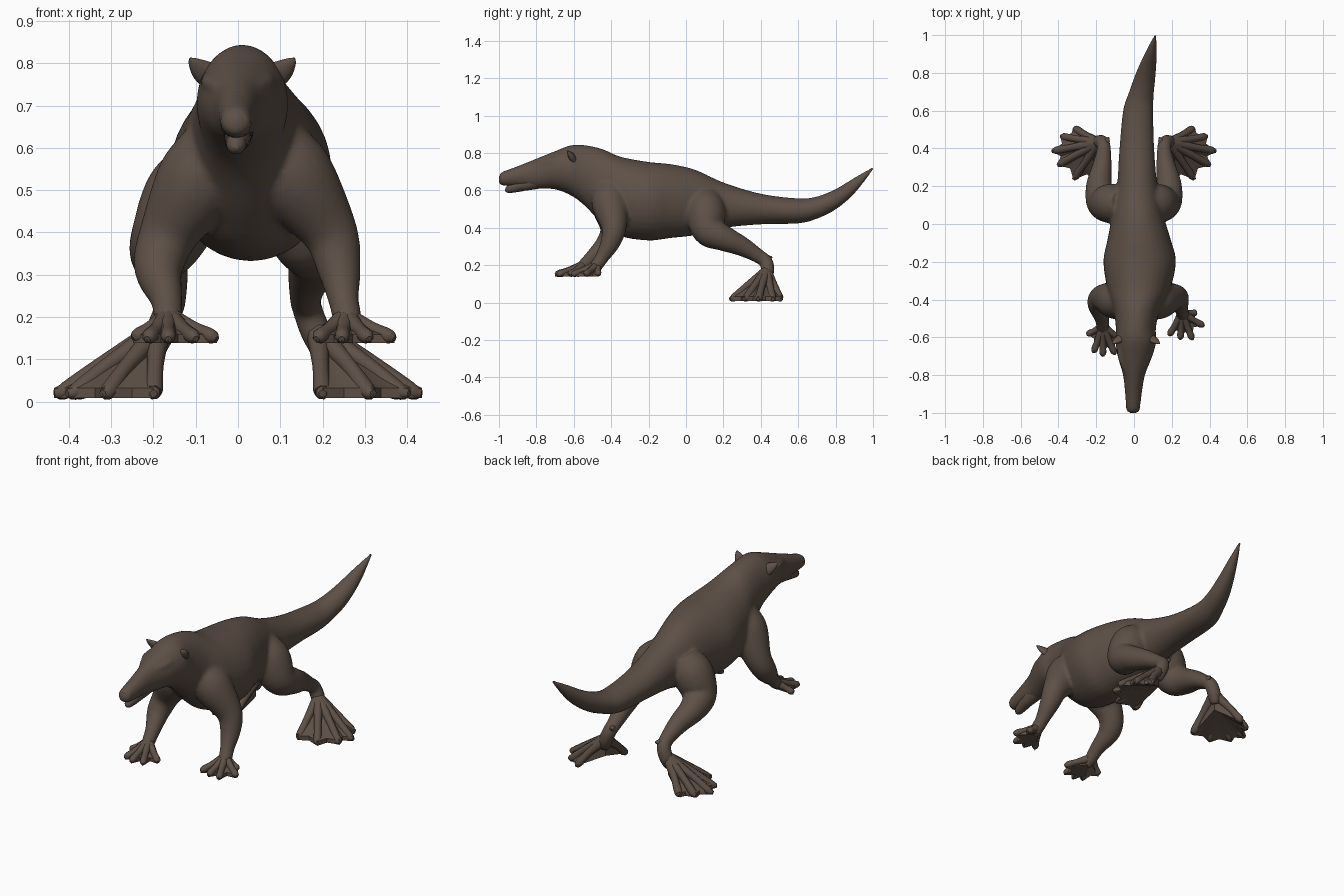
import bpy, bmesh, math
from mathutils import Vector

cube = bpy.data.objects.get("Cube")
if cube:
    bpy.data.objects.remove(cube, do_unlink=True)

hide = bpy.data.materials.new("dark_brown_hide")
hide.use_nodes = True
COLOUR = (0.11, 0.08, 0.062, 1)
hide.diffuse_color = COLOUR
hide.node_tree.nodes["Principled BSDF"].inputs["Base Color"].default_value = COLOUR


def finish(name, bm, angle=60):
    """Turn a bmesh into a smooth-shaded object in the hide colour."""
    bmesh.ops.recalc_face_normals(bm, faces=bm.faces)
    mesh = bpy.data.meshes.new(name)
    bm.to_mesh(mesh)
    bm.free()
    mesh.materials.append(hide)
    obj = bpy.data.objects.new(name, mesh)
    bpy.context.collection.objects.link(obj)
    bpy.ops.object.select_all(action="DESELECT")
    obj.select_set(True)
    bpy.context.view_layer.objects.active = obj
    bpy.ops.object.shade_smooth_by_angle(angle=math.radians(angle))
    return obj


def spline(rows, steps):
    """Catmull-Rom interpolation through rows of numbers."""
    rows = [Vector(r) for r in rows]
    ends = [rows[0] * 2 - rows[1]] + rows + [rows[-1] * 2 - rows[-2]]
    out = []
    for a, b, c, d in zip(ends, ends[1:], ends[2:], ends[3:]):
        for i in range(steps):
            t = i / steps
            out.append(b + (c - a) * (t / 2) + (a * 2 - b * 5 + c * 4 - d) * (t * t / 2)
                       + (b * 3 - a - c * 3 + d) * (t ** 3 / 2))
    return out + [rows[-1]]


def skin(bm, rings):
    """Bridge rings of points and cap both ends."""
    loops = [[bm.verts.new(p) for p in ring] for ring in rings]
    n = len(loops[0])
    for a, b in zip(loops, loops[1:]):
        for i in range(n):
            j = (i + 1) % n
            bm.faces.new((a[i], a[j], b[j], b[i]))
    bm.faces.new(loops[0][::-1])
    bm.faces.new(loops[-1])


def tube(bm, rows, steps=5, sides=16, flat=1.0):
    """Round limb along rows of x, y, z, radius; flat squashes one axis."""
    pts = spline(rows, steps)
    rings = []
    for i, p in enumerate(pts):
        axis = pts[min(i + 1, len(pts) - 1)].xyz - pts[max(i - 1, 0)].xyz
        axis.normalize()
        u = axis.cross(Vector((0, 1, 0.3))).normalized()
        v = axis.cross(u)
        r = max(p[3], 0.002)
        rings.append([p.xyz + u * r * math.cos(k * math.tau / sides)
                      + v * r * flat * math.sin(k * math.tau / sides) for k in range(sides)])
    skin(bm, rings)


def part(name, rows, **options):
    bm = bmesh.new()
    tube(bm, rows, **options)
    return finish(name, bm)


def paw(name, ankle, tips, ground, thick, notch):
    """Webbed fan from the ankle to the toe tips, hollow below, with a ridge along each toe."""
    bm = bmesh.new()
    ankle = Vector(ankle)
    heel = Vector((ankle.x, ankle.y, ground))
    tips = [Vector((x, y, ground)) for x, y in tips]
    outline = []
    for a, b in zip(tips, tips[1:]):
        outline += [a, ((a + b) / 2).lerp(heel, notch)]
    outline.append(tips[-1])
    up = Vector((0, 0, thick * 0.8))
    top = [bm.verts.new(p + up) for p in outline]
    low = [bm.verts.new(p) for p in outline]
    apex, base = bm.verts.new(ankle), bm.verts.new(heel.lerp(ankle, 0.4))
    for i in range(len(outline) - 1):
        bm.faces.new((apex, top[i], top[i + 1]))
        bm.faces.new((base, low[i + 1], low[i]))
        bm.faces.new((top[i], low[i], low[i + 1], top[i + 1]))
    for i in (0, -1):
        bm.faces.new((apex, base, low[i], top[i]))
    for tip in tips:
        mid = heel.lerp(tip, 0.55) + (ankle - heel) * 0.45 + up * 0.3
        knuckle = heel.lerp(tip, 0.88) + up * 0.8
        tube(bm, [(*ankle, thick), (*mid, thick * 0.65), (*knuckle, thick * 0.7),
                  (*(tip + up * 0.45), thick * 0.3)], steps=4, sides=8)
    finish(name, bm, 45)


# Body from snout to tail tip: y, top, bottom, half width, centre x
BODY = [(-.995, .685, .64, .027, -.005), (-.98, .70, .625, .036, -.005), (-.9, .73, .62, .044, -.003),
        (-.8, .77, .61, .058, 0), (-.7, .81, .605, .092, .005), (-.62, .84, .575, .108, .01),
        (-.55, .843, .525, .106, .01), (-.45, .822, .425, .125, .015), (-.35, .78, .355, .165, .025),
        (-.2, .752, .332, .192, .03), (-.08, .74, .345, .167, .027), (.05, .71, .36, .135, .02),
        (.2, .642, .398, .107, .017), (.4, .582, .418, .092, .015), (.6, .557, .423, .08, .022),
        (.7, .567, .448, .066, .04), (.8, .607, .497, .053, .063), (.9, .668, .582, .033, .088),
        (1.003, .729, .711, .007, .114)]
SIDES = 32
rings = []
for y, top, bottom, half, cx in spline(BODY, 5):
    ring = []
    for k in range(SIDES):
        a = k * math.tau / SIDES
        ring.append((cx + half * math.cos(a), y,
                     (top + bottom) / 2 + (top - bottom) / 2 * math.sin(a)))
    rings.append(ring)
body = bmesh.new()
skin(body, rings)

# Front legs stand in different steps
tube(body, [(.07, -.41, .62, .08), (.13, -.405, .53, .1), (.215, -.385, .405, .068),
            (.238, -.405, .32, .053), (.25, -.45, .24, .037), (.26, -.485, .19, .034),
            (.265, -.51, .165, .024)], sides=20)
tube(body, [(-.04, -.41, .62, .08), (-.095, -.405, .52, .1), (-.165, -.39, .395, .07),
            (-.188, -.425, .315, .059), (-.17, -.5, .245, .039),
            (-.165, -.55, .195, .033), (-.16, -.58, .165, .024)], sides=20)

# Hind legs and low brows, mirrored
THIGH = [(.06, .11, .56, .08), (.115, .108, .49, .105), (.165, .12, .39, .09),
         (.185, .2, .345, .07), (.17, .3, .3, .053), (.16, .385, .25, .039),
         (.165, .43, .215, .036), (.185, .435, .16, .036), (.2, .425, .11, .025)]
BROW = [(.03, -.81, .735, .01), (.054, -.75, .747, .016), (.075, -.7, .76, .014),
        (.08, -.66, .765, .01)]
for s in (1, -1):
    tube(body, [(s * x, y, z, r) for x, y, z, r in THIGH], sides=20)
    tube(body, [(s * x, y, z, r) for x, y, z, r in BROW], sides=10)

# Melt limbs into the body
skin_body = finish("body_and_legs", body)
remesh = skin_body.modifiers.new("Union", "REMESH")
remesh.mode = "VOXEL"
remesh.voxel_size = 0.009
remesh.use_smooth_shade = True
soften = skin_body.modifiers.new("Soften", "SMOOTH")
soften.factor = 0.5
soften.iterations = 8

# Lower jaw and nose
part("lower_jaw", [(0, -.78, .65, .04), (0, -.87, .63, .034), (-.004, -.93, .612, .026),
                   (-.005, -.955, .602, .018), (-.005, -.967, .598, .005)])
part("nose", [(-.005, -.9, .685, .02), (-.005, -.96, .665, .036), (-.005, -.988, .66, .031),
              (-.005, -1, .66, .014)])

for side, s in (("left", 1), ("right", -1)):
    # Ears
    part(side + "_ear", [(.01 + s * .07, -.6, .765, .034), (.01 + s * .096, -.615, .785, .027),
                         (.01 + s * .115, -.628, .802, .014), (.01 + s * .124, -.635, .812, .003)],
         sides=12, flat=0.6)

    # Heel spur and webbed hind foot
    part(side + "_heel", [(s * .16, .41, .23, .025), (s * .143, .44, .238, .016),
                          (s * .135, .46, .243, .004)], sides=8)
    toes = [(.32, .51), (.39, .465), (.435, .385), (.405, .31), (.32, .235), (.2, .235)]
    paw(side + "_hind_foot", (s * .19, .43, .165), [(s * x, y) for x, y in toes], .008, .03, .14)

# Front paws
paw("left_front_paw", (.255, -.475, .2),
    [(.185, -.59), (.245, -.61), (.31, -.612), (.37, -.54), (.33, -.47)], .138, .026, .3)
paw("right_front_paw", (-.165, -.545, .2),
    [(-.248, -.585), (-.215, -.68), (-.165, -.7), (-.1, -.69), (-.05, -.625)], .138, .026, .3)
